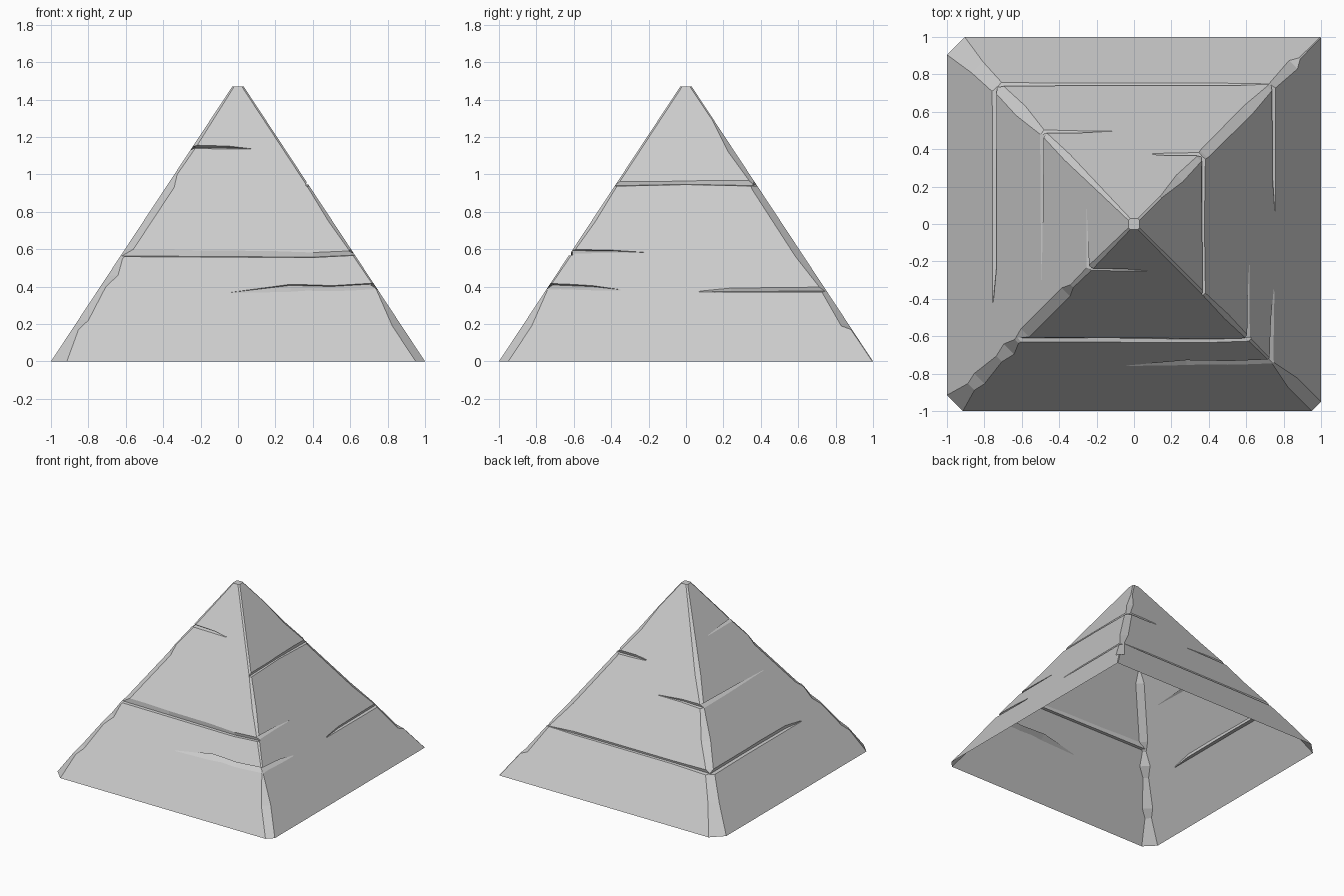
import bpy, bmesh
from mathutils import Vector

if "Cube" in bpy.data.objects:
    bpy.data.objects.remove(bpy.data.objects["Cube"])

TOP, TIP = 1.47, 0.03


def half(z):
    """Half width of the pyramid at height z."""
    return 1 - (1 - TIP) * z / TOP


def new_object(name, verts, faces):
    me = bpy.data.meshes.new(name)
    me.from_pydata(verts, [], faces)
    bm = bmesh.new()
    bm.from_mesh(me)
    bmesh.ops.recalc_face_normals(bm, faces=bm.faces)
    bm.to_mesh(me)
    bm.free()
    ob = bpy.data.objects.new(name, me)
    bpy.context.collection.objects.link(ob)
    return ob


def loft(rings):
    """Closed solid through rings of equal point count."""
    n = len(rings[0])
    verts = [tuple(p) for r in rings for p in r]
    faces = [(k * n + i, k * n + (i + 1) % n, (k + 1) * n + (i + 1) % n, (k + 1) * n + i)
             for k in range(len(rings) - 1) for i in range(n)]
    m = (len(rings) - 1) * n
    faces += [tuple(range(n))[::-1], tuple(range(m, m + n))]
    return verts, faces


def sample(profile, z):
    for (a, ca), (b, cb) in zip(profile, profile[1:]):
        if a <= z <= b:
            return ca + (cb - ca) * (z - a) / (b - a)
    return profile[-1][1]


# Worn corner edges: (height, chip width), in order front right, back right, back left, front left
chips = [
    [(0, .05), (.19, .05), (.38, .008), (.56, .012), (.75, .022), (.95, .012), (TOP, .01)],
    [(0, .004), (.17, .006), (.19, .045), (.36, .03), (.40, .025), (.56, .045), (.92, .04),
     (.97, .025), (1.12, .035), (1.29, .008), (TOP, .01)],
    [(0, .095), (.20, .06), (.36, .05), (.40, .04), (.56, .05), (.77, .02), (.95, .03),
     (1.20, .02), (TOP, .01)],
    [(0, .085), (.17, .035), (.22, .055), (.40, .03), (.46, .055), (.55, .02), (.60, .045),
     (.93, .045), (1.0, .015), (1.14, .02), (TOP, .01)],
]
rings = []
for z in sorted({z for c in chips for z, _ in c}):
    w = half(z)
    a, b, c, d = (sample(p, z) for p in chips)
    rings.append([(w - a, -w, z), (w, -w + a, z), (w, w - b, z), (w - b, w, z),
                  (-w + c, w, z), (-w, w - c, z), (-w, -w + d, z), (-w + d, -w, z)])
pyramid = new_object("stone_pyramid", *loft(rings))

# Face directions: (outward, along the face)
FACES = {"front": (Vector((0, -1, 0)), Vector((1, 0, 0))),
         "right": (Vector((1, 0, 0)), Vector((0, 1, 0))),
         "back": (Vector((0, 1, 0)), Vector((1, 0, 0))),
         "left": (Vector((-1, 0, 0)), Vector((0, 1, 0)))}


def crack(face, k, stations):
    """Wedge groove; k=0 leaves a ledge, k=1 an overhang. Stations: along, z, height, depth."""
    out, along = FACES[face]
    rings = []
    for u, z, h, d in stations:
        zi = z + k * h
        base = out * (half(zi) - d) + Vector((0, 0, zi))
        low = out * half(z) + Vector((0, 0, z))
        high = out * half(z + h) + Vector((0, 0, z + h))
        rings.append([p + along * u for p in
                      (base, base + (low - base) * 2.5, base + (high - base) * 2.5)])
    cutter = new_object("crack_cutter", *loft(rings))
    cutter.hide_render = True
    mod = pyramid.modifiers.new("crack", 'BOOLEAN')
    mod.operation, mod.solver, mod.object = 'DIFFERENCE', 'EXACT', cutter
    bpy.context.view_layer.objects.active = pyramid
    bpy.ops.object.modifier_apply(modifier=mod.name)
    bpy.data.objects.remove(cutter)


# Cracks between the stone courses
crack("front", .1, [(-.70, .56, .04, .02), (-.2, .558, .035, .02), (.4, .555, .027, .02), (.70, .57, .02, .02)])
crack("front", .85, [(-.04, .365, .004, .002), (.28, .372, .04, .02), (.5, .375, .03, .02), (.80, .39, .033, .02)])
crack("front", .4, [(-.30, 1.138, .02, .025), (-.05, 1.136, .015, .02), (.07, 1.135, .003, .002)])
crack("right", .1, [(-.45, .935, .025, .018), (0, .945, .02, .012), (.45, .935, .03, .022)])
crack("right", .2, [(.07, .37, .004, .002), (.24, .37, .022, .016), (.80, .37, .028, .02)])
crack("right", .8, [(-.80, .38, .04, .022), (-.5, .38, .025, .02), (-.35, .38, .004, .002)])
crack("right", .7, [(-.68, .575, .025, .02), (-.4, .58, .015, .012), (-.22, .58, .003, .002)])
crack("back", .2, [(-.80, .365, .035, .025), (-.4, .375, .02, .015), (.5, .375, .02, .012), (.72, .38, .004, .002)])
crack("back", .2, [(-.56, .75, .03, .022), (-.3, .76, .018, .014), (-.1, .76, .003, .002)])
crack("back", .1, [(.10, .945, .006, .004), (.2, .94, .022, .02), (.45, .935, .03, .025)])
crack("left", .1, [(-.42, .37, .004, .002), (-.24, .37, .03, .022), (.3, .37, .03, .025), (.85, .365, .035, .028)])
crack("left", .8, [(-.30, .765, .003, .002), (.0, .76, .016, .014), (.56, .755, .03, .022)])
crack("left", .7, [(-.32, 1.13, .025, .022), (-.1, 1.13, .015, .014), (.08, 1.13, .003, .002)])

# Open underside
bm = bmesh.new()
bm.from_mesh(pyramid.data)
under = [f for f in bm.faces if max(v.co.z for v in f.verts) < 1e-4]
bmesh.ops.delete(bm, geom=under, context='FACES')
bm.to_mesh(pyramid.data)
bm.free()
